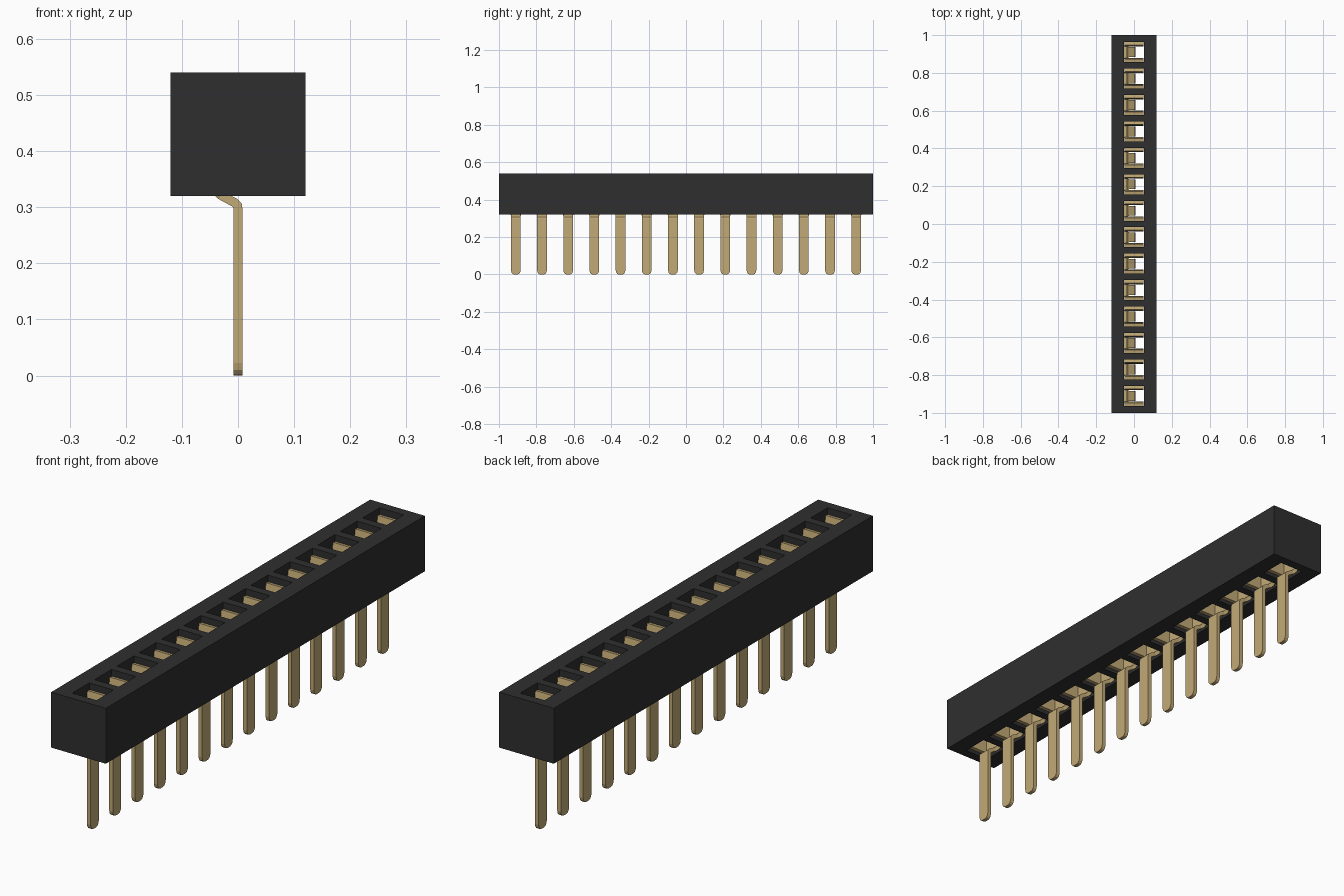
import bpy, bmesh

if "Cube" in bpy.data.objects:
    bpy.data.objects.remove(bpy.data.objects["Cube"])

COUNT, PITCH = 14, 0.14
HOLE = 0.053            # half size of a socket opening
BOTTOM, TOP = 0.32, 0.54


def material(name, rgb, rough, metal=0.0):
    mat = bpy.data.materials.new(name)
    mat.use_nodes = True
    mat.diffuse_color = (*rgb, 1)
    bsdf = mat.node_tree.nodes["Principled BSDF"]
    bsdf.inputs["Base Color"].default_value = (*rgb, 1)
    bsdf.inputs["Roughness"].default_value = rough
    bsdf.inputs["Metallic"].default_value = metal
    return mat


black = material("black plastic", (0.028, 0.028, 0.028), 0.6)
gold = material("gold metal", (0.54, 0.40, 0.18), 0.4)


def to_mesh(bm, name, mat):
    mesh = bpy.data.meshes.new(name)
    bm.to_mesh(mesh)
    bm.free()
    mesh.materials.append(mat)
    return mesh


def add_object(name, mesh, thickness, offset):
    obj = bpy.data.objects.new(name, mesh)
    bpy.context.collection.objects.link(obj)
    mod = obj.modifiers.new("thickness", "SOLIDIFY")
    mod.thickness = thickness
    mod.offset = offset
    mod.use_even_offset = True
    return obj


def ribbon(bm, rows):
    """Strip of quads through rows of (left point, right point)."""
    pairs = [(bm.verts.new(a), bm.verts.new(b)) for a, b in rows]
    for (a, b), (c, d) in zip(pairs, pairs[1:]):
        bm.faces.new((a, b, d, c))


centres = [(i - (COUNT - 1) / 2) * PITCH for i in range(COUNT)]

# Housing: perforated top sheet thickened downward into a block
xs = [-0.12, -HOLE, HOLE, 0.12]
ys = [-1.0] + [c + s * HOLE for c in centres for s in (-1, 1)] + [1.0]
bm = bmesh.new()
grid = [[bm.verts.new((x, y, TOP)) for x in xs] for y in ys]
for j in range(len(ys) - 1):
    for i in range(3):
        if i == 1 and j % 2 == 1:
            continue    # socket opening
        bm.faces.new((grid[j][i], grid[j][i + 1], grid[j + 1][i + 1], grid[j + 1][i]))
add_object("housing", to_mesh(bm, "housing", black), TOP - BOTTOM, -1)

# Contact: bent pin strip as (x, z, half width), with a rounded tip
bm = bmesh.new()
strip = [(-0.044, 0.46, 0.036), (-0.044, 0.345, 0.036), (-0.040, 0.330, 0.030),
         (-0.030, 0.321, 0.026), (-0.006, 0.308, 0.026), (-0.001, 0.303, 0.026),
         (0, 0.296, 0.026), (0, 0.022, 0.026), (0, 0.010, 0.023),
         (0, 0.003, 0.017), (0, 0, 0.009)]
ribbon(bm, [((x, -w, z), (x, w, z)) for x, z, w in strip])

# Two spring arms, pinched inward and flared at the mouth, as (y, z)
arm = [(0.044, 0.335), (0.044, 0.38), (0.038, 0.46), (0.039, 0.48), (0.045, 0.515)]
for side in (-1, 1):
    ribbon(bm, [((-0.050, side * y, z), (0.050, side * y, z)) for y, z in arm])
contact_mesh = to_mesh(bm, "contact", gold)

for n, y in enumerate(centres, 1):
    add_object(f"contact_{n:02d}", contact_mesh, 0.016, 0).location.y = y
